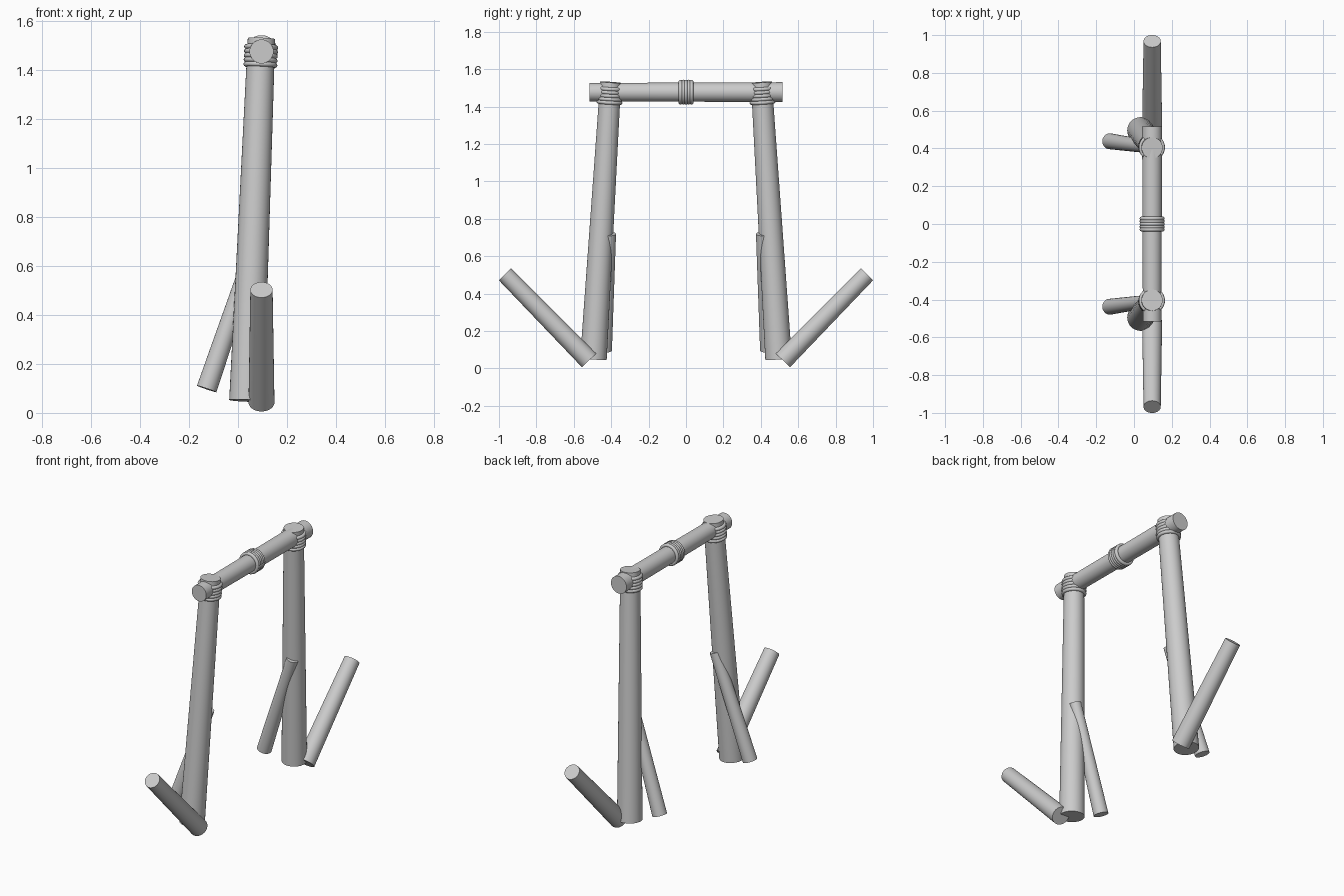
import bpy
import math
from mathutils import Vector

cube = bpy.data.objects.get("Cube")
if cube:
    bpy.data.objects.remove(cube, do_unlink=True)

# One plain grey for everything
grey = bpy.data.materials.new("plain grey")
grey.use_nodes = True
colour = (0.6, 0.6, 0.6, 1)
grey.diffuse_color = colour
grey.node_tree.nodes["Principled BSDF"].inputs["Base Color"].default_value = colour


def finish(name):
    obj = bpy.context.object
    obj.name = name
    obj.data.materials.append(grey)
    bpy.ops.object.shade_smooth_by_angle(angle=math.radians(40))


def pole(name, start, end, r_start, r_end):
    """Tapered round log between two points."""
    a, b = Vector(start), Vector(end)
    axis = b - a
    bpy.ops.mesh.primitive_cone_add(
        vertices=32, radius1=r_start, radius2=r_end, depth=axis.length,
        location=(a + b) / 2, rotation=axis.to_track_quat('Z', 'Y').to_euler())
    finish(name)


def lashing(name, centre, axis, radius, count=5, pitch=0.017):
    """Stack of rope turns wound around an axis."""
    axis = Vector(axis).normalized()
    for i in range(count):
        bpy.ops.mesh.primitive_torus_add(
            major_radius=radius, minor_radius=0.0105,
            major_segments=32, minor_segments=10,
            location=Vector(centre) + axis * pitch * (i - (count - 1) / 2),
            rotation=axis.to_track_quat('Z', 'Y').to_euler())
        finish(f"{name}_{i + 1}")


X = 0.096       # line of the top beam
BEAM_Z = 1.477

# Top beam with its middle lashing
pole("top_beam", (X, -0.515, BEAM_Z), (X, 0.515, BEAM_Z), 0.049, 0.053)
lashing("beam_rope", (X, 0, BEAM_Z), (0, 1, 0), 0.056, pitch=0.0145)

# Both ends mirror each other front to back
for side, s in (("front", -1), ("back", 1)):
    foot = Vector((0.035, s * 0.495, 0.05))
    head = Vector((X, s * 0.403, 1.53))
    pole(f"{side}_leg", foot, head, 0.071, 0.056)
    lashing(f"{side}_leg_rope", foot.lerp(head, 0.952), head - foot, 0.059, pitch=0.018)
    pole(f"{side}_slanted_log", (X, s * 0.518, 0.043), (X, s * 0.968, 0.503), 0.053, 0.0455)
    pole(f"{side}_side_brace", (-0.128, s * 0.438, 0.098), (0.085, s * 0.408, 0.72), 0.042, 0.034)
